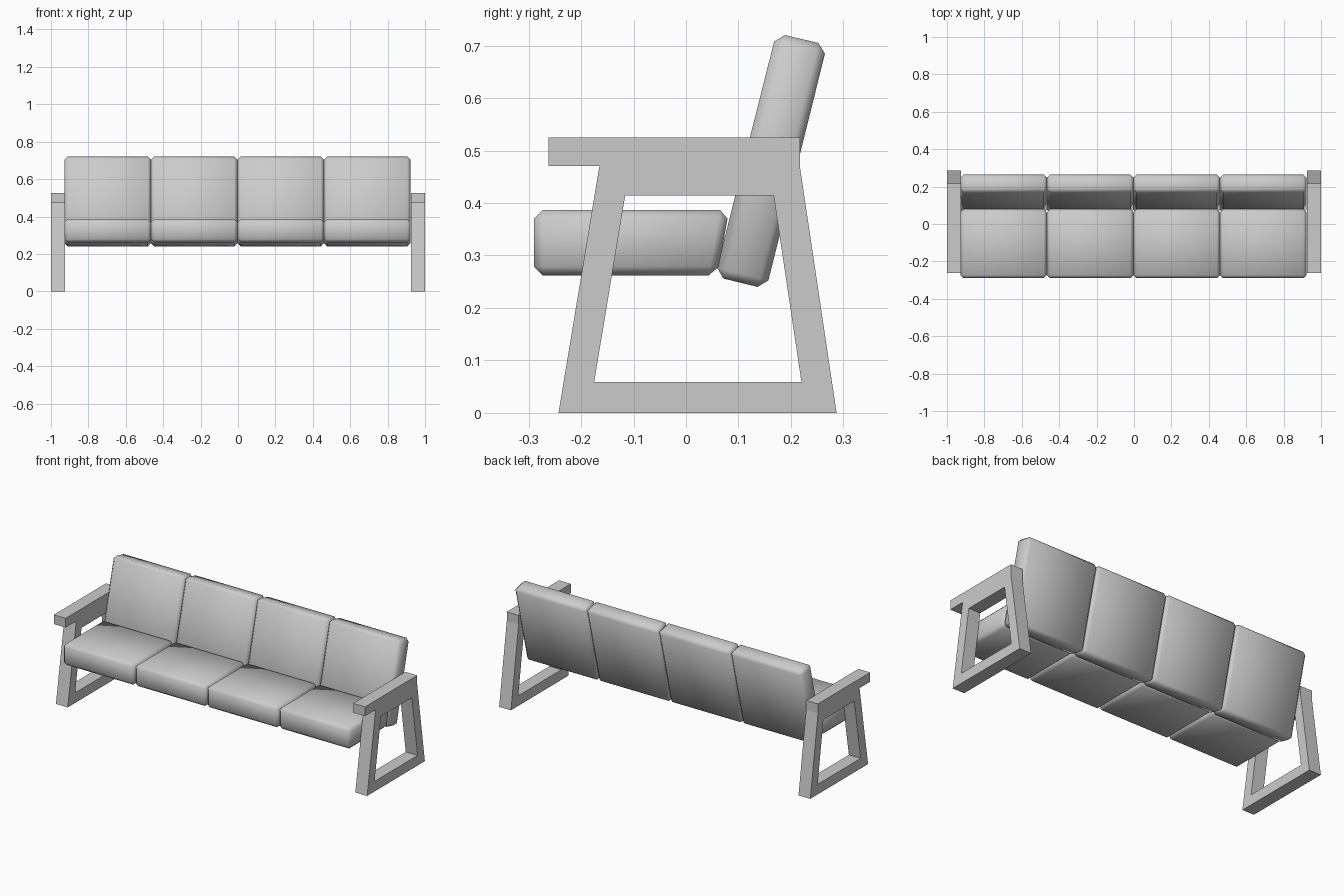
import bpy, bmesh

if "Cube" in bpy.data.objects:
    bpy.data.objects.remove(bpy.data.objects["Cube"])


def prism(name, loops, x0, x1):
    """Extrude a (y, z) outline, with optional holes, from x0 to x1."""
    bm = bmesh.new()
    edges = []
    for loop in loops:
        vs = [bm.verts.new((x0, y, z)) for y, z in loop]
        edges += [bm.edges.new((vs[i], vs[(i + 1) % len(vs)])) for i in range(len(vs))]
    if len(loops) == 1:
        bm.faces.new(bm.verts[:])
    else:
        bmesh.ops.triangle_fill(bm, edges=edges, use_beauty=True)
    ext = bmesh.ops.extrude_face_region(bm, geom=bm.faces[:], use_keep_orig=True)
    moved = [g for g in ext["geom"] if isinstance(g, bmesh.types.BMVert)]
    bmesh.ops.translate(bm, verts=moved, vec=(x1 - x0, 0, 0))
    bmesh.ops.recalc_face_normals(bm, faces=bm.faces[:])
    me = bpy.data.meshes.new(name)
    bm.to_mesh(me)
    bm.free()
    ob = bpy.data.objects.new(name, me)
    bpy.context.collection.objects.link(ob)
    return ob


def cushion(name, outline, x0, x1):
    """Soft block: single chamfer on every edge, smooth shaded."""
    ob = prism(name, [outline], x0, x1)
    bev = ob.modifiers.new("chamfer", "BEVEL")
    bev.width = 0.017
    bev.segments = 1
    bev.limit_method = "NONE"
    for p in ob.data.polygons:
        p.use_smooth = True
    return ob


# Side frames: armrest, splayed legs and floor rail in one board with a window
frame = [(-0.243, 0), (0.287, 0), (0.217, 0.47), (0.217, 0.525),
         (-0.262, 0.525), (-0.262, 0.471), (-0.165, 0.471)]
window = [(-0.175, 0.059), (0.22, 0.059), (0.167, 0.414), (-0.116, 0.414)]
prism("left_side_frame", [frame, window], -1.0, -0.924)
prism("right_side_frame", [frame, window], 0.924, 1.0)

# Four seat cushions and four tilted back cushions
seat = [(-0.29, 0.262), (0.06, 0.262), (0.082, 0.387), (-0.29, 0.387)]
back = [(0.055, 0.26), (0.153, 0.236), (0.269, 0.701), (0.172, 0.724)]
width = 0.4625
for i in range(4):
    x = -0.928 + i * width
    cushion(f"seat_cushion_{i + 1}", seat, x, x + width)
    cushion(f"back_cushion_{i + 1}", back, x, x + width)
